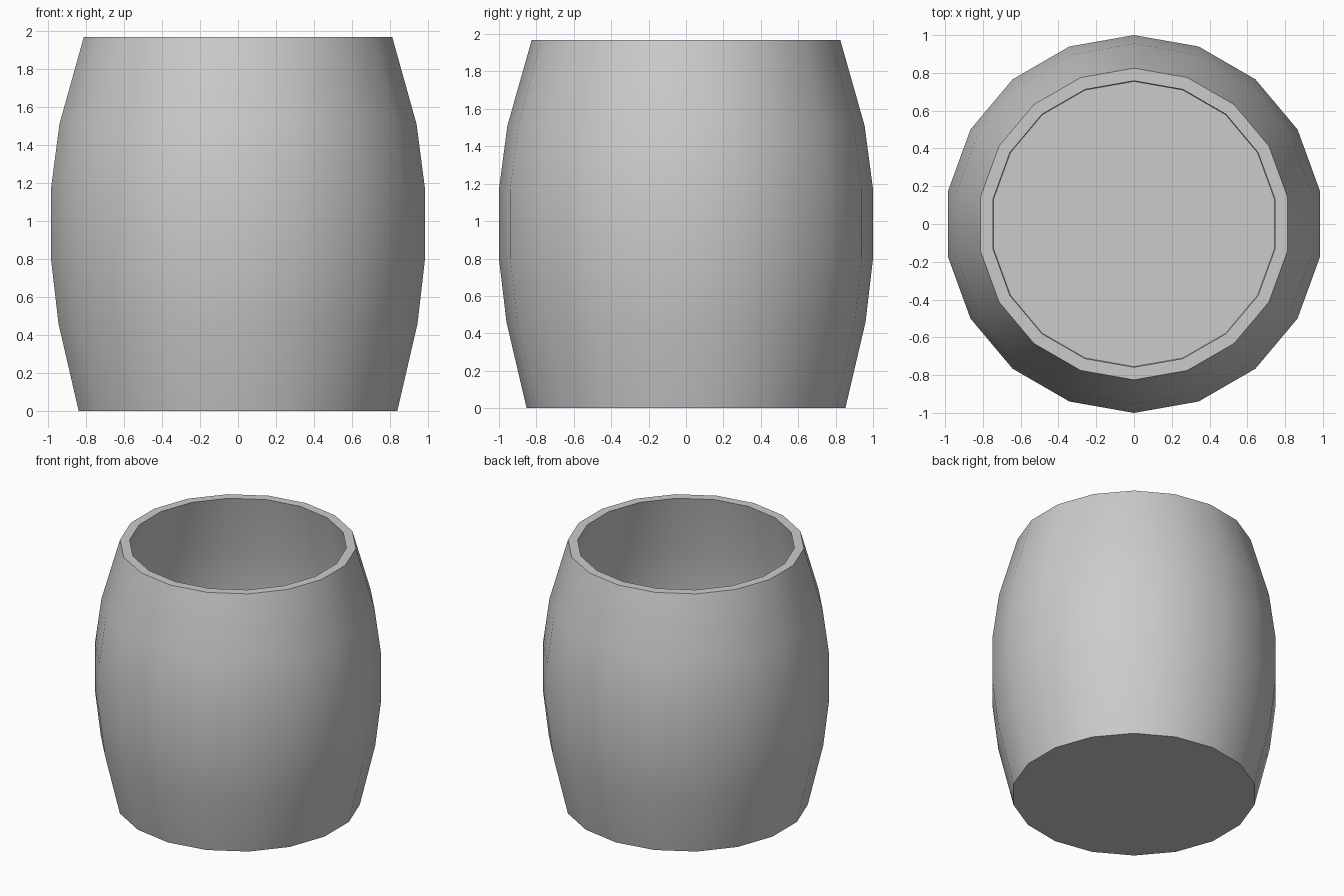
import bpy, bmesh, math

if "Cube" in bpy.data.objects:
    bpy.data.objects.remove(bpy.data.objects["Cube"])

SIDES = 18
# Outer profile, bottom to top: (radius, z)
outer = [(0.852, 0), (0.96, 0.46), (1.0, 0.80), (1.0, 1.17), (0.955, 1.51), (0.825, 1.968)]
# Inner profile, flat rim down to a raised floor
inner = [(0.758, 1.968), (0.86, 1.51), (0.895, 1.20), (0.895, 0.87), (0.855, 0.57), (0.755, 0.17)]

# Hollow barrel: rings joined by quads, capped at underside and inside floor
bm = bmesh.new()
rings = []
for r, z in outer + inner:
    ring = []
    for i in range(SIDES):
        a = math.pi / 2 + 2 * math.pi * i / SIDES
        ring.append(bm.verts.new((r * math.cos(a), r * math.sin(a), z)))
    rings.append(ring)
for lower, upper in zip(rings, rings[1:]):
    for i in range(SIDES):
        j = (i + 1) % SIDES
        bm.faces.new((lower[i], lower[j], upper[j], upper[i]))
bm.faces.new(rings[0][::-1])
bm.faces.new(rings[-1])
bmesh.ops.recalc_face_normals(bm, faces=bm.faces)

mesh = bpy.data.meshes.new("barrel")
bm.to_mesh(mesh)
bm.free()
barrel = bpy.data.objects.new("barrel", mesh)
bpy.context.collection.objects.link(barrel)

# Smooth sides with crisp rims
bpy.context.view_layer.objects.active = barrel
barrel.select_set(True)
bpy.ops.object.shade_smooth_by_angle(angle=math.radians(35))
